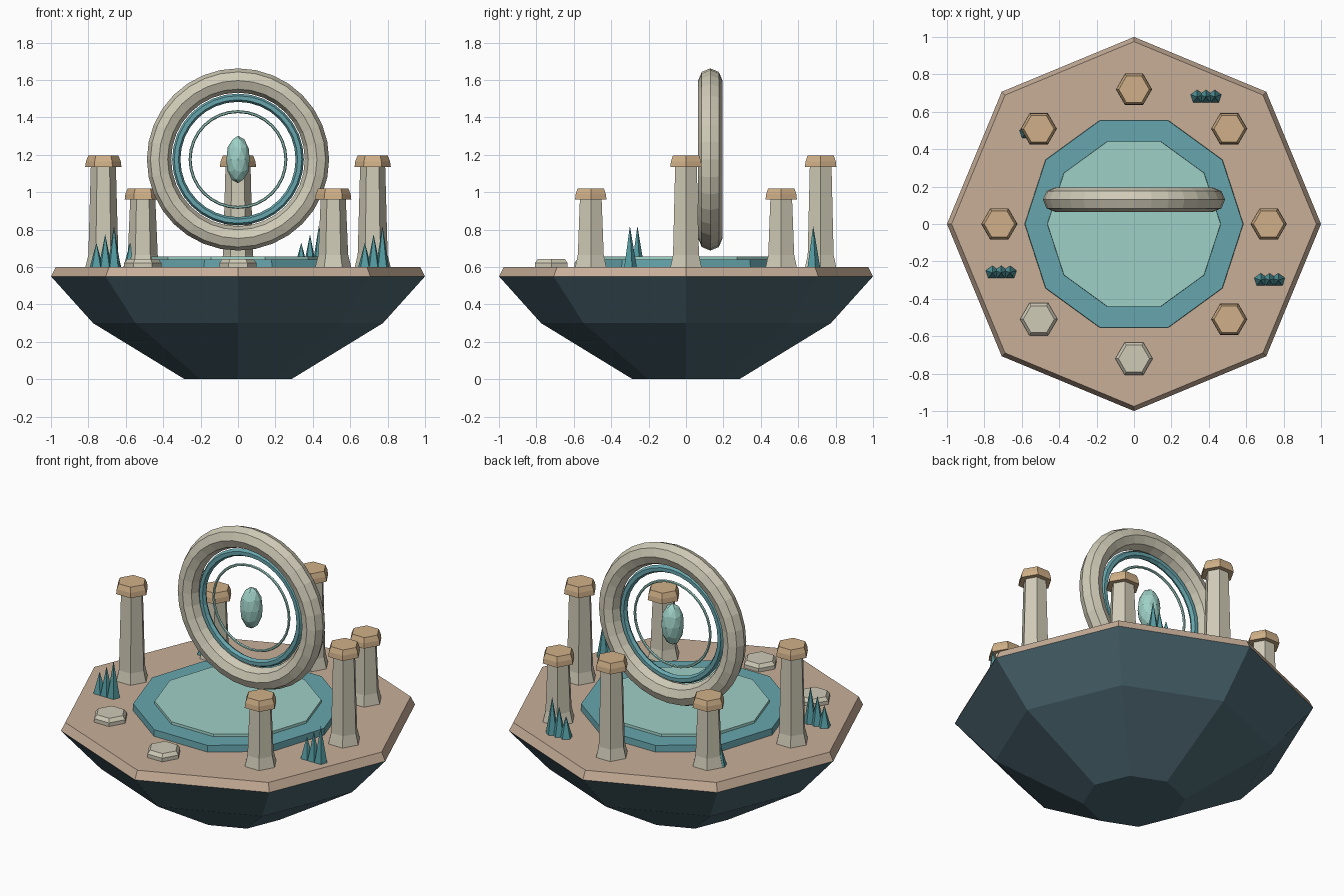
import bpy
import bmesh
from math import cos, sin, pi, radians
from mathutils import Matrix, Vector

if "Cube" in bpy.data.objects:
    bpy.data.objects.remove(bpy.data.objects["Cube"])


def material(name, *rgb):
    """Flat material from an 8-bit colour, converted to linear."""
    lin = [((c / 255 + 0.055) / 1.055) ** 2.4 for c in rgb] + [1.0]
    mat = bpy.data.materials.new(name)
    mat.use_nodes = True
    mat.diffuse_color = lin
    bsdf = next(n for n in mat.node_tree.nodes if n.type == 'BSDF_PRINCIPLED')
    bsdf.inputs["Base Color"].default_value = lin
    return mat


ROCK = material("dark slate rock", 76, 103, 114)
SLAB = material("tan paving", 200, 175, 153)
CAP = material("sandstone cap", 208, 176, 136)
STONE = material("pale stone", 208, 203, 183)
TEAL = material("teal trim", 102, 166, 173)
WATER = material("pale aqua", 158, 208, 198)
SPIKE = material("teal crystal", 84, 156, 162)


def finish(name, bm, mat, loc=(0, 0, 0)):
    bmesh.ops.recalc_face_normals(bm, faces=bm.faces)
    mesh = bpy.data.meshes.new(name)
    bm.to_mesh(mesh)
    bm.free()
    mesh.materials.append(mat)
    obj = bpy.data.objects.new(name, mesh)
    obj.location = loc
    bpy.context.collection.objects.link(obj)
    return obj


def lathe(name, profile, sides, mat, loc=(0, 0, 0)):
    """Closed faceted solid from (radius, height) pairs, first corner on +x."""
    bm = bmesh.new()
    rings = [[bm.verts.new((r * cos(2 * pi * i / sides), r * sin(2 * pi * i / sides), z))
              for i in range(sides)] for r, z in profile]
    for low, high in zip(rings, rings[1:]):
        for i in range(sides):
            j = (i + 1) % sides
            bm.faces.new((low[i], low[j], high[j], high[i]))
    bm.faces.new(rings[0][::-1])
    bm.faces.new(rings[-1])
    return finish(name, bm, mat, loc)


def upright_ring(name, major, minor, segs, sides, mat, loc):
    """Faceted ring standing in the xz plane."""
    bm = bmesh.new()
    loops = []
    for i in range(segs):
        a = 2 * pi * i / segs
        loops.append([bm.verts.new(((major + minor * cos(b)) * cos(a), minor * sin(b),
                                    (major + minor * cos(b)) * sin(a)))
                      for b in (2 * pi * k / sides for k in range(sides))])
    for i in range(segs):
        p, q = loops[i], loops[(i + 1) % segs]
        for k in range(sides):
            m = (k + 1) % sides
            bm.faces.new((p[k], p[m], q[m], q[k]))
    return finish(name, bm, mat, loc)


# Floating island: rock underside and paved top
GROUND = 0.6
lathe("island_rock", [(0.285, 0), (0.775, 0.3), (1, 0.55)], 8, ROCK)
lathe("island_slab", [(1, 0.55), (0.975, GROUND)], 8, SLAB)

# Pool
lathe("pool_rim", [(0.585, GROUND), (0.583, 0.64)], 10, TEAL)
lathe("pool_water", [(0.465, 0.63), (0.463, 0.655)], 10, WATER)

# Circle of pillars; the front and front right ones are broken to stumps
for n in range(8):
    angle = radians(45 * n)
    spot = (0.72 * cos(angle), 0.72 * sin(angle), 0)
    if n in (5, 6):
        lathe(f"stump_{n}", [(0.1, GROUND), (0.1, 0.622), (0.083, 0.643)], 6, STONE, spot)
        continue
    top = 1.02 if n % 2 else 1.195
    lathe(f"pillar_{n}", [(0.096, GROUND), (0.08, 0.665), (0.067, top - 0.055)], 6, STONE, spot)
    lathe(f"pillar_cap_{n}", [(0.097, top - 0.06), (0.093, top - 0.03), (0.081, top)],
          6, CAP, spot)

# Standing portal with nested rings
CENTRE = Vector((0, 0.13, 1.175))
upright_ring("portal_ring", 0.422, 0.065, 32, 8, STONE, CENTRE)
upright_ring("portal_inner_ring", 0.33, 0.022, 32, 6, TEAL, CENTRE)
upright_ring("portal_thin_ring", 0.256, 0.008, 32, 6, WATER, CENTRE)

# Floating gem in the middle of the portal
gem = bmesh.new()
bmesh.ops.create_icosphere(gem, subdivisions=2, radius=0.065,
                           matrix=Matrix.Diagonal((1, 1, 1.95, 1)))
finish("floating_gem", gem, WATER, CENTRE)

# Clusters of three spikes rising toward +x
CLUSTERS = [(0.385, 0.68), (0.725, -0.3), (-0.71, -0.26), (-0.53, 0.49)]
for c, (x, y) in enumerate(CLUSTERS):
    for s in range(3):
        height = 0.13 + 0.045 * s
        bm = bmesh.new()
        bmesh.ops.create_cone(bm, cap_ends=True, segments=5, radius1=0.037, radius2=0,
                              depth=height)
        finish(f"crystal_{c}_{s}", bm, SPIKE,
               (x + 0.047 * (s - 1), y, GROUND + height / 2))
